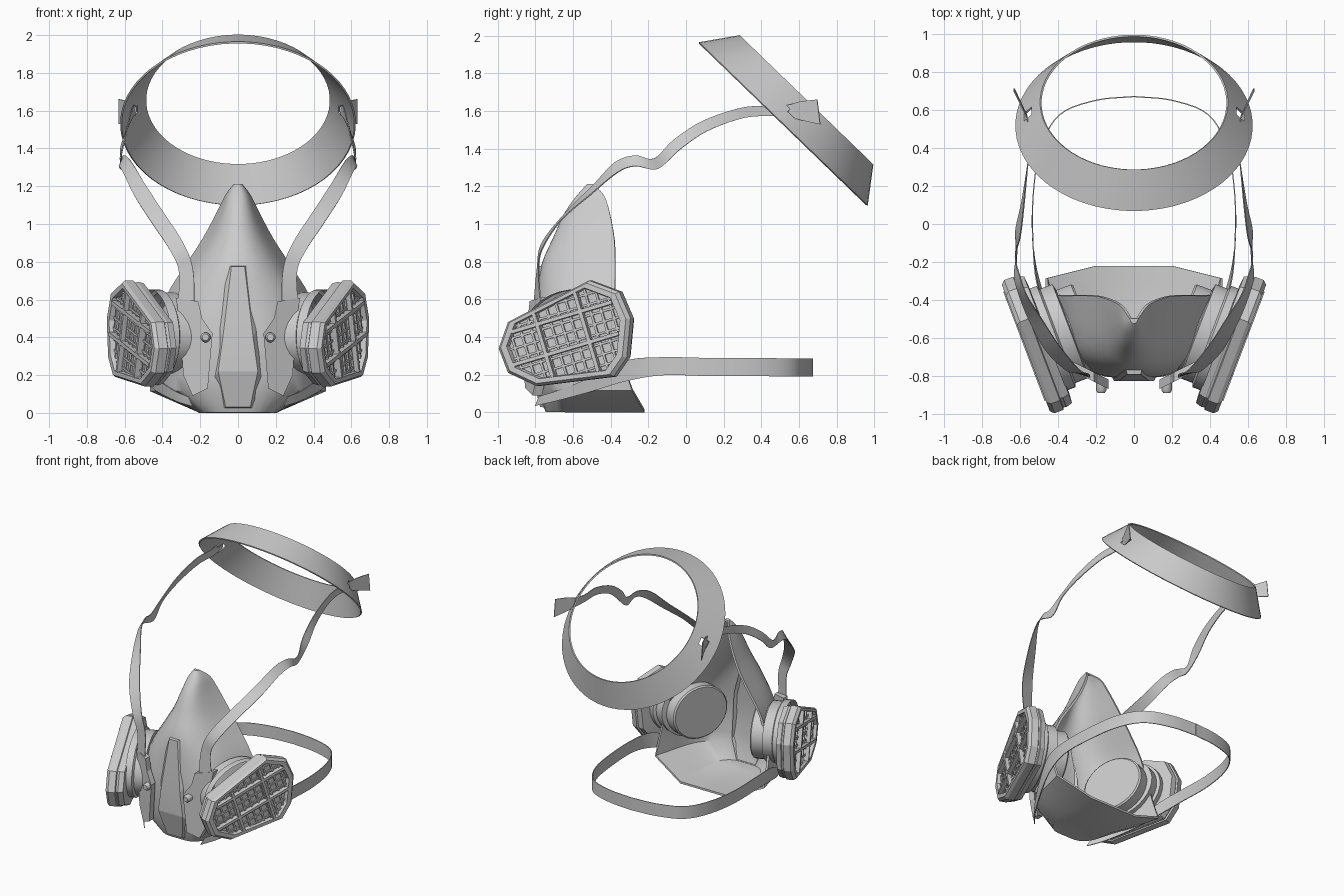
import bpy, bmesh, math
from mathutils import Vector as V

if "Cube" in bpy.data.objects:
    bpy.data.objects.remove(bpy.data.objects["Cube"])


def make(name, verts, faces, mirror=False, thick=0, angle=35):
    me = bpy.data.meshes.new(name)
    me.from_pydata([tuple(v) for v in verts], [], faces)
    bm = bmesh.new()
    bm.from_mesh(me)
    bmesh.ops.recalc_face_normals(bm, faces=bm.faces)
    bm.to_mesh(me)
    bm.free()
    ob = bpy.data.objects.new(name, me)
    bpy.context.collection.objects.link(ob)
    bpy.ops.object.select_all(action='DESELECT')
    ob.select_set(True)
    bpy.context.view_layer.objects.active = ob
    if thick:
        m = ob.modifiers.new("thickness", 'SOLIDIFY')
        m.thickness, m.offset = thick, 0
        bpy.ops.object.modifier_apply(modifier=m.name)
    bpy.ops.object.shade_smooth_by_angle(angle=math.radians(angle))
    if mirror:
        m = ob.modifiers.new("mirror", 'MIRROR')
        m.use_mirror_merge = False
    return ob


def spline(pts, n):
    """Catmull-Rom resampling through the points."""
    p = [V(q) for q in pts]
    p = [2 * p[0] - p[1]] + p + [2 * p[-1] - p[-2]]
    out = []
    for i in range(1, len(p) - 2):
        a, b, c, d = p[i - 1:i + 3]
        for k in range(n):
            t = k / n
            out.append(0.5 * (2 * b + (c - a) * t + (2 * a - 5 * b + 4 * c - d) * t ** 2
                              + (3 * b - a - 3 * c + d) * t ** 3))
    return out + [p[-2]]


def bridge(rows, closed=False):
    n = len(rows[0])
    return [(r * n + i, r * n + (i + 1) % n, (r + 1) * n + (i + 1) % n, (r + 1) * n + i)
            for r in range(len(rows) - 1) for i in range(n if closed else n - 1)]


def ribbon(name, pts, sides):
    """Strap along pts; sides are the half-width vectors."""
    c, s = spline(pts, 5), spline(sides, 5)
    rows = [[a - b, a + b] for a, b in zip(c, s)]
    make(name, sum(rows, []), bridge(rows), True, 0.006, 40)


# Face piece: lofted shell, half sections from centre line to rim
sections = [
    (1.205, (0, -.52), (.008, -.517), (.014, -.51), (.018, -.495)),
    (1.15, (0, -.57), (.03, -.56), (.05, -.52), (.06, -.435)),
    (1.06, (0, -.635), (.05, -.61), (.08, -.54), (.105, -.405)),
    (.92, (0, -.70), (.075, -.67), (.13, -.58), (.18, -.38)),
    (.78, (0, -.76), (.11, -.73), (.20, -.62), (.27, -.375)),
    (.60, (0, -.785), (.16, -.76), (.29, -.65), (.38, -.375)),
    (.35, (0, -.80), (.20, -.78), (.35, -.65), (.45, -.36)),
    (.12, (0, -.78), (.20, -.76), (.36, -.62), (.46, -.285)),
    (.008, (0, -.74), (.13, -.72), (.20, -.58), (.20, -.22)),
]
rows = []
for z, *h in sections:
    full = [(-x, y, z) for x, y in h[:0:-1]] + [(x, y, z) for x, y in h]
    rows.append(spline(full, 4))
cols = [spline(c[:-1], 3) + [V(c[-1])] for c in zip(*rows)]
rows = list(zip(*cols))
n = len(rows[0])
faces = bridge(rows) + [tuple(range((len(rows) - 1) * n, len(rows) * n)), tuple(range(n))]
make("face_piece", [v for r in rows for v in r], faces, False, 0.016, 40)

# Front panel: raised tapered facet plate
outer = [(.045, .78), (.125, .52), (.14, .16), (.08, .02)]
inner = [(.035, .775), (.08, .40), (.105, .22), (.065, .03)]
yo, yi = (-.75, -.765, -.76, -.73), (-.79, -.825, -.825, -.775)


def loop(h, ys):
    pts = [(x, y, z) for (x, z), y in zip(h, ys)]
    return pts + [(-x, y, z) for x, y, z in pts[::-1]]


rows = [loop(outer, yo), loop(inner, yi)]
make("front_panel", rows[0] + rows[1],
     bridge(rows, True) + [(8, 9, 14, 15), (9, 10, 13, 14), (10, 11, 12, 13)], angle=10)

# Strap yokes beside the panel
yoke = [(.21, .59), (.33, .61), (.31, .5), (.29, .2), (.24, .09), (.16, .13), (.135, .42), (.19, .5)]
rows = [[(x, -.865 + (x - .14) * .5 + d, z) for x, z in yoke] for d in (0, .05)]
make("strap_yoke", rows[0] + rows[1],
     bridge(rows, True) + [tuple(range(8)), tuple(range(8, 16))], True, angle=20)

# Yoke buttons
rows = [[(.172 + r * math.cos(k * math.pi / 8), y, .40 + r * math.sin(k * math.pi / 8))
         for k in range(16)] for r, y in ((.027, -.83), (.027, -.875), (.018, -.888))]
make("yoke_button", sum(rows, []), bridge(rows, True) + [tuple(range(32, 48))], True)

# Cartridges: tilted octagonal housings, side outline as (y, z)
outline = [(-.99, .34), (-.94, .48), (-.51, .70), (-.35, .64), (-.29, .5),
           (-.31, .29), (-.38, .19), (-.79, .14), (-.94, .21)]
C = V((-.64, .42))


def place(y, z, d):
    return V((.565 + .379 * (y + .65) - .935 * d, y - .012 + .354 * d, z))


k = len(outline)
steps = [(.84, .03), (.86, 0), (.95, 0), (1, .02), (1, .07), (.97, .075),
         (.97, .085), (.98, .09), (.95, .125), (.8, .13)]
rows = [[place(*(C + (V(p) - C) * s), d) for p in outline] for s, d in steps]
make("filter_cartridge", sum(rows, []),
     bridge(rows, True) + [tuple(range(k)), tuple(range(9 * k, 10 * k))], True, angle=20)


along = V((math.cos(.29), math.sin(.29)))
across = V((-along.y, along.x))


def oval(name, steps):
    """Round stack; steps are half length, half height, depth."""
    rows = []
    for a, b, d in steps:
        ring = [C + along * a * math.cos(t) + across * b * math.sin(t)
                for t in (i * math.pi / 16 for i in range(32))]
        rows.append([place(p.x, p.y, d) for p in ring])
    last = 32 * (len(rows) - 1)
    make(name, sum(rows, []), bridge(rows, True) + [tuple(range(last, last + 32))], True)


# Round collar behind each cartridge, and inlet reaching through the face piece
oval("cartridge_collar", [(.27, .23, .12), (.27, .23, .17), (.25, .215, .18), (.25, .215, .25), (.2, .19, .26)])
oval("inlet_tube", [(.215, .2, .22), (.215, .2, .34), (.205, .19, .35)])

# Grille: bars clipped to the cartridge opening
verts, faces = [], []
opening = [C + (V(p) - C) * .86 for p in outline]


def bar(direction, offset, w, d0, d1):
    nrm = V((-direction.y, direction.x))
    hits = []
    for a, b in zip(opening, opening[1:] + opening[:1]):
        da, db = (a - C).dot(nrm) - offset, (b - C).dot(nrm) - offset
        if da * db < 0:
            hits.append(a + (b - a) * (da / (da - db)))
    if len(hits) == 2:
        a, b = hits
        base = len(verts)
        for d in (d0, d1):
            for p, s in ((a, -w), (b, -w), (b, w), (a, w)):
                verts.append(place(*(p + nrm * s), d))
        for f in ((0, 1, 2, 3), (4, 5, 6, 7), (0, 1, 5, 4), (1, 2, 6, 5), (2, 3, 7, 6), (3, 0, 4, 7)):
            faces.append([base + i for i in f])


for k in range(-6, 7):
    bar(along, k * .055, .006, .02, .032)
    bar(across, k * .055, .006, .02, .032)
for o in (-.085, .085):
    bar(along, o, .01, -.006, .032)
for o in (-.12, .12):
    bar(across, o, .01, -.006, .032)
make("filter_grille", verts, faces, True, angle=20)

# Crown band: tilted conical ring with a strap slot on each side
X, W, A = V((1, 0, 0)), V((0, .719, -.695)), V((0, .695, .719))
base, N = V((0, .515, 1.53)), 64
rows = []
for f in (0, .35, .65, 1):
    r = .62 - .13 * f
    rows.append([base + A * .177 * f + r * (X * math.cos(t) + W * math.sin(t))
                 for t in ((k - .5) * 2 * math.pi / N for k in range(N))])
slots = (N, N + N // 2)
make("crown_band", sum(rows, []),
     [f for i, f in enumerate(bridge(rows, True)) if i not in slots], False, .01)

# Head straps: twist from facing front to facing sideways, then flare past the slot
head = [(.275, -.79, .54), (.275, -.785, .75), (.325, -.765, .88), (.43, -.65, 1.04),
        (.52, -.5, 1.18), (.585, -.37, 1.30), (.615, -.27, 1.335), (.62, -.16, 1.32),
        (.61, -.05, 1.42), (.585, .1, 1.52), (.56, .3, 1.59), (.545, .45, 1.60),
        (.56, .55, 1.60), (.585, .61, 1.60), (.63, .705, 1.595)]
side = [(.045, .02, 0), (.037, .005, -.008), (.036, 0, -.018), (.036, -.012, -.02),
        (.032, -.006, -.024), (.022, .006, -.027), (.014, 0, -.028), (-.004, .01, -.028),
        (.012, .016, -.026), (.006, .01, -.028), (0, .003, -.028), (0, 0, -.027),
        (0, .005, -.033), (0, .006, -.05), (0, .008, -.066)]
ribbon("head_strap", head, side)

# Neck strap: one half, mirrored at the back
neck = [(.25, -.79, .06), (.33, -.68, .09), (.43, -.5, .15), (.50, -.32, .22), (.53, -.12, .245),
        (.53, .15, .24), (.49, .40, .24), (.39, .575, .238), (.2, .65, .238), (0, .67, .238)]
side = [(.01, .01, .025), (.01, .01, .03), (.01, .005, .04), (.008, 0, .055)] + [(0, 0, .048)] * 6
ribbon("neck_strap", neck, side)
